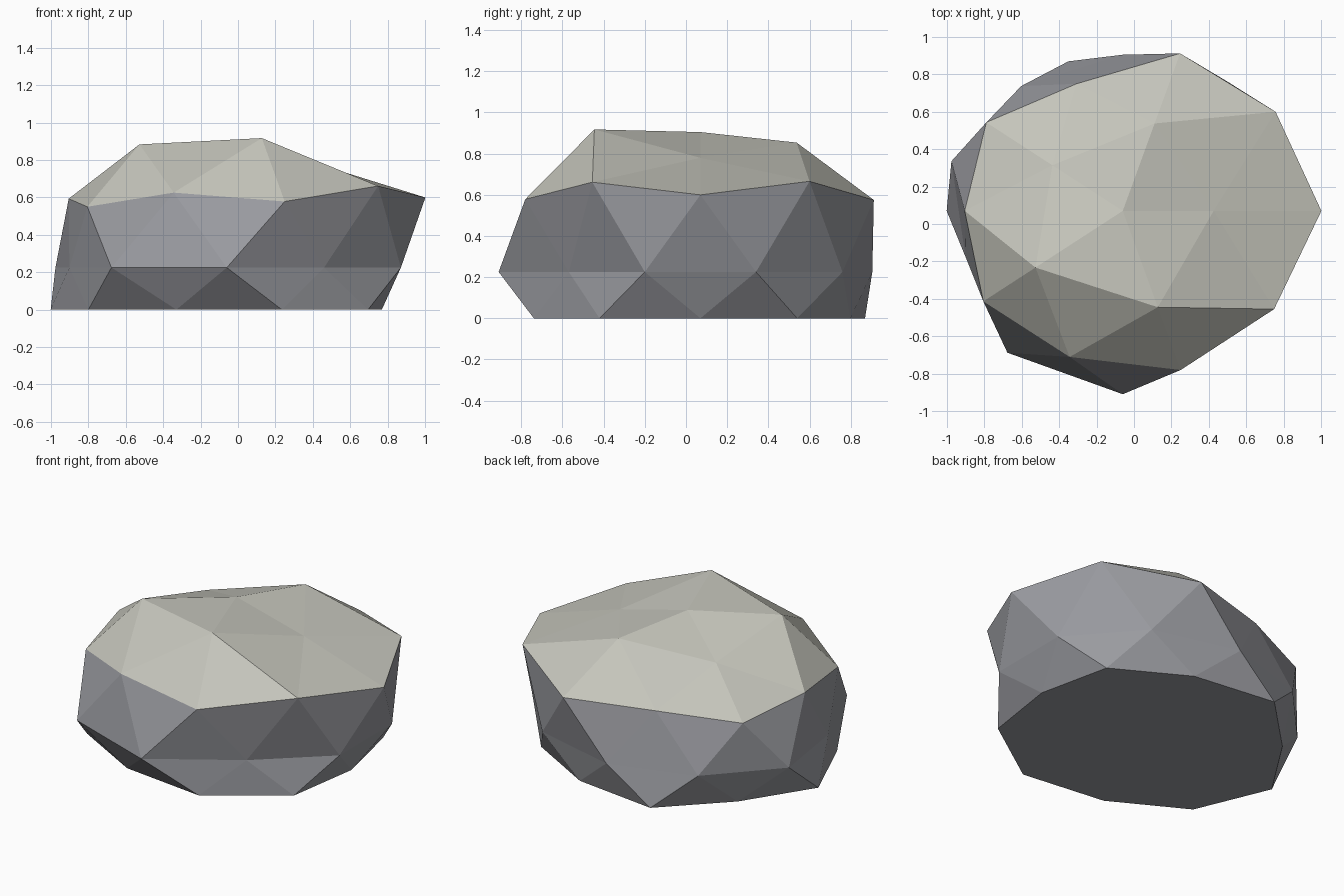
import bpy, bmesh, math

if "Cube" in bpy.data.objects:
    bpy.data.objects.remove(bpy.data.objects["Cube"])

CENTRE = (-0.06, 0.07, 0.225)   # middle of the boulder before its base is cut flat
STRETCH = (1.12, 1.0, 0.79)     # overall flattening of the ball

# Lumpiness: ball height -> (first angle, angle step, radius factors round the ring)
RINGS = {
    1.00: (0, 360, [0.86]),
    0.85: (0, 72, [0.825, 0.935, 0.79, 0.98, 1.03]),
    0.53: (36, 72, [1.06, 0.84, 0.887, 0.965, 1.05]),
    0.45: (0, 72, [1.06, 0.99, 0.90, 0.92, 1.0]),
    0.00: (18, 36, [0.874, 0.853, 0.835, 0.825, 0.86, 0.79, 0.937, 0.98, 0.79, 0.874]),
    -0.45: (36, 72, [0.894, 0.94, 0.94, 0.87, 0.932]),
    -0.53: (0, 72, [0.87, 0.90, 0.86, 0.96, 1.0]),
}


def lump(co):
    """Radius factor for a direction on the unit ball."""
    level = min(RINGS, key=lambda z: abs(z - co.z))
    if co.z < -0.7:              # hidden inside the flat base
        return 0.9
    start, step, radii = RINGS[level]
    angle = math.degrees(math.atan2(co.y, co.x))
    return radii[round((angle - start) / step) % len(radii)]


def material(name, rgb):
    m = bpy.data.materials.new(name)
    m.diffuse_color = (*rgb, 1.0)
    m.use_nodes = True
    m.node_tree.nodes["Principled BSDF"].inputs["Base Color"].default_value = m.diffuse_color
    return m


bm = bmesh.new()
bmesh.ops.create_icosphere(bm, subdivisions=2, radius=1.0)

# Pale cap: every face above the upper ring
for f in bm.faces:
    f.material_index = 1 if all(v.co.z > 0.4 for v in f.verts) else 0
    f.smooth = False

# Push the points in and out, then flatten the base onto the ground
for v in bm.verts:
    r = lump(v.co)
    v.co = [c + d * s * r for c, d, s in zip(CENTRE, v.co, STRETCH)]
    v.co.z = max(v.co.z, 0.0)

# Merge the base into one flat face
base = [f for f in bm.faces if all(v.co.z < 1e-5 for v in f.verts)]
bmesh.ops.dissolve_faces(bm, faces=base, use_verts=False)
bmesh.ops.recalc_face_normals(bm, faces=bm.faces)

mesh = bpy.data.meshes.new("boulder")
bm.to_mesh(mesh)
bm.free()
mesh.materials.append(material("grey stone", (0.32, 0.325, 0.35)))
mesh.materials.append(material("pale stone", (0.56, 0.56, 0.50)))
boulder = bpy.data.objects.new("boulder", mesh)
bpy.context.collection.objects.link(boulder)
